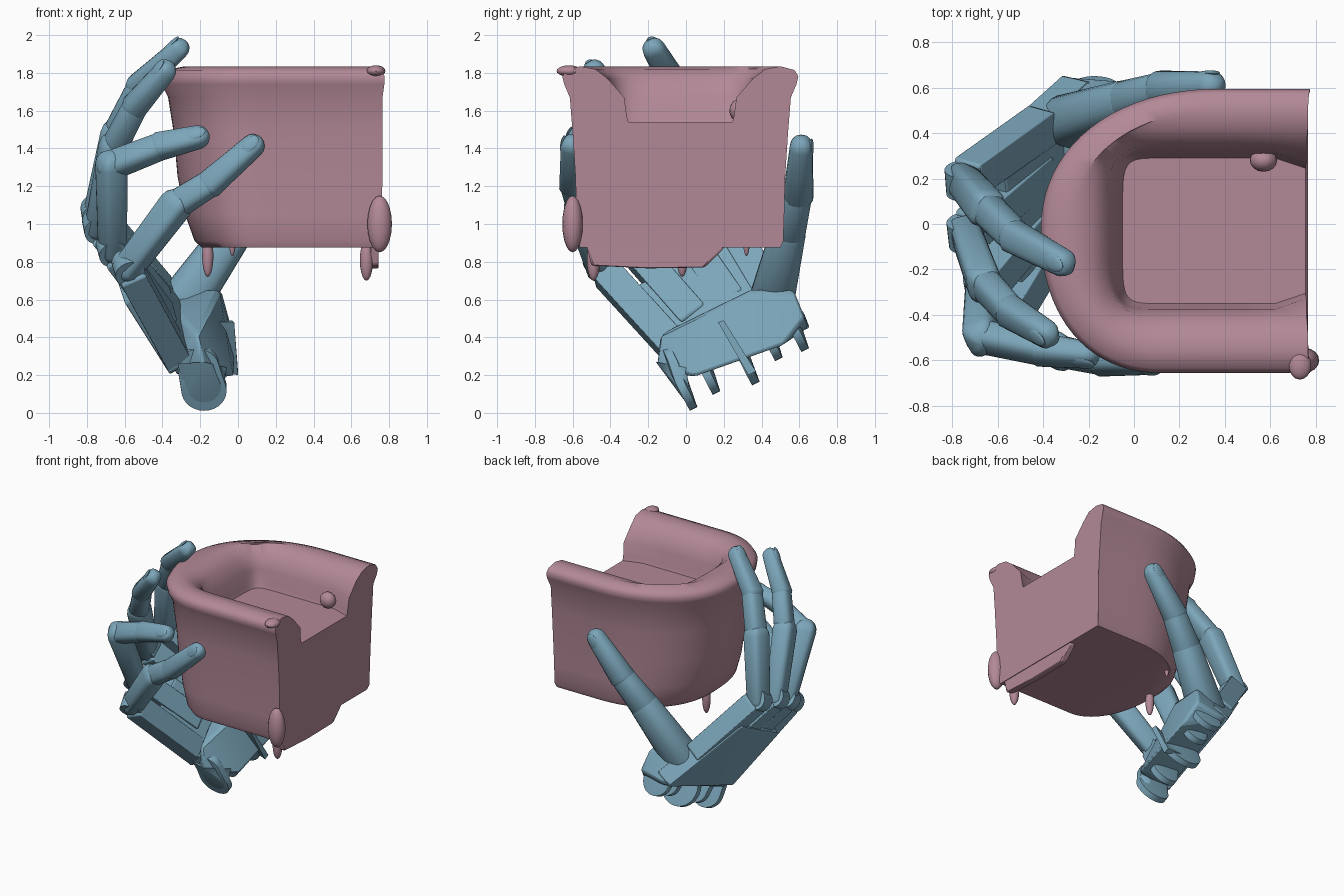
import bpy, bmesh, math
from mathutils import Vector as V

if "Cube" in bpy.data.objects:
    bpy.data.objects.remove(bpy.data.objects["Cube"])


def material(name, rgb):
    m = bpy.data.materials.new(name)
    m.diffuse_color = (*rgb, 1)
    m.use_nodes = True
    m.node_tree.nodes["Principled BSDF"].inputs["Base Color"].default_value = m.diffuse_color
    return m


PINK = material("upholstery", (0.45, 0.25, 0.31))
BLUE = material("hand_plastic", (0.20, 0.38, 0.49))


def finish(bm, name, mat, angle=35):
    bmesh.ops.recalc_face_normals(bm, faces=bm.faces)
    me = bpy.data.meshes.new(name)
    bm.to_mesh(me)
    bm.free()
    ob = bpy.data.objects.new(name, me)
    bpy.context.collection.objects.link(ob)
    me.materials.append(mat)
    bpy.ops.object.select_all(action='DESELECT')
    ob.select_set(True)
    bpy.context.view_layer.objects.active = ob
    bpy.ops.object.shade_smooth_by_angle(angle=math.radians(angle))
    return ob


def hull(points, name, mat=BLUE, bevel=0):
    bm = bmesh.new()
    for p in points:
        bm.verts.new(p)
    bmesh.ops.convex_hull(bm, input=bm.verts)
    bmesh.ops.delete(bm, geom=[v for v in bm.verts if not v.link_faces], context='VERTS')
    ob = finish(bm, name, mat)
    if bevel:
        b = ob.modifiers.new("bevel", 'BEVEL')
        b.width, b.segments, b.limit_method = bevel, 2, 'ANGLE'
    return ob


def frame(p, q, back):
    d = (q - p).normalized()
    b = (back - d * back.dot(d)).normalized()
    return d, b, d.cross(b)


def sgnpow(v, e):
    return math.copysign(abs(v) ** e, v)


def limb(p, q, r1, r2, back, name, power=0.75, flat=0.95):
    """Tapered finger bone with domed ends and a squarish section."""
    d, b, s = frame(p, q, back)
    L = (q - p).length
    rings = [(-r1 * math.sin(a), r1 * math.cos(a)) for a in (1.5, 1.1, 0.7, 0.3)]
    rings += [(L + r2 * math.sin(a), r2 * math.cos(a)) for a in (0, 0.4, 0.8, 1.2, 1.5)]
    pts = []
    for t, r in rings:
        for k in range(20):
            a = k * math.tau / 20
            pts.append(p + d * t + s * r * sgnpow(math.cos(a), power)
                       + b * r * flat * sgnpow(math.sin(a), power))
    return hull(pts, name)


def blob(c, size, name, mat, axes=None):
    axes = axes or (V((1, 0, 0)), V((0, 1, 0)), V((0, 0, 1)))
    bm = bmesh.new()
    bmesh.ops.create_uvsphere(bm, u_segments=16, v_segments=10, radius=1)
    for v in bm.verts:
        v.co = V(c) + sum((ax * k * s for ax, k, s in zip(axes, v.co, size)), V())
    return finish(bm, name, mat)


def disc(c, axis, u, v, r, half, wide=1.0):
    return [c + axis * h + (u * math.cos(k * math.tau / 28) * wide + v * math.sin(k * math.tau / 28)) * r
            for h in (-half, half) for k in range(28)]


# ---- tub armchair: stacked U-shaped loops (back x, half width, z, front x)
sections = [(-0.19, 0.53, 0.875, 0.75), (-0.23, 0.545, 0.91, 0.76), (-0.28, 0.55, 1.05, 0.76),
            (-0.32, 0.555, 1.25, 0.765), (-0.34, 0.57, 1.48, 0.765), (-0.37, 0.585, 1.67, 0.765),
            (-0.405, 0.615, 1.74, 0.775), (-0.41, 0.625, 1.78, 0.775), (-0.385, 0.605, 1.815, 0.77),
            (-0.28, 0.53, 1.835, 0.765), (-0.19, 0.45, 1.82, 0.765), (-0.13, 0.385, 1.77, 0.76),
            (-0.08, 0.345, 1.67, 0.76), (-0.06, 0.33, 1.57, 0.755), (-0.05, 0.32, 1.54, 0.755)]
N = 40
bm = bmesh.new()
rows = []
for i, (xb, w, z, xf) in enumerate(sections):
    path = [(xf, -1), (0.62, -1), (0.45, -1)]
    for k in range(N + 1):
        a = -math.pi / 2 + math.pi * k / N
        xc, n = ((0.12, 2.2) if a < 0 else (0.38, 2.15)) if i < 10 else (0.2, 3.5 if i < 12 else 7)
        path.append((xc - (xc - xb) * abs(math.cos(a)) ** (2 / n), sgnpow(math.sin(a), 2 / n)))
    path += [(0.45, 1), (0.62, 1), (xf, 1)]
    if i > 11:    # the opening narrows at the front edge
        path[0], path[-1] = (xf, -0.86), (xf, 0.86)
    rows.append([bm.verts.new((x, -0.03 + w * y, z)) for x, y in path])
for r0, r1 in zip(rows, rows[1:]):
    for k in range(len(r0) - 1):
        bm.faces.new((r0[k], r0[k + 1], r1[k + 1], r1[k]))
bm.faces.new(rows[0])
bm.faces.new(rows[-1])
bm.faces.new([r[0] for r in rows] + [r[-1] for r in reversed(rows)])
finish(bm, "tub_armchair_body", PINK, 50)

# ---- skirt, legs and lumps of the worn upholstery
hull([V((x, y, z)) for x in (0.70, 0.745) for y, z in ((-0.53, 0.9), (-0.50, 0.78), (-0.2, 0.765),
                                                      (0.10, 0.77), (0.20, 0.87), (0.2, 0.9))],
     "front_skirt", PINK, 0.012)
for i, (x, y, z0, r) in enumerate([(0.68, -0.49, 0.70, 0.035), (-0.16, -0.02, 0.72, 0.03),
                                   (-0.03, 0.32, 0.83, 0.02)]):
    blob((x, y, z0 + 0.11), (r, r, 0.11), "chair_leg_%d" % i, PINK)
blob((0.75, -0.60, 1.0), (0.065, 0.055, 0.15), "front_corner_lump", PINK)
blob((0.73, -0.62, 1.81), (0.05, 0.065, 0.03), "arm_corner_lip", PINK)
blob((0.57, 0.28, 1.60), (0.06, 0.05, 0.06), "seat_lump", PINK)

# ---- palm: flat back plate plus heel block
n_in = V((0.84, -0.2, 0.5)).normalized()
outer = [V(p) for p in ((-0.36, -0.06, 0.20), (-0.31, 0.66, 0.45), (-0.70, 0.31, 0.88),
                        (-0.60, -0.28, 0.58))]
hull(outer + [p + n_in * 0.14 for p in outer], "palm_back_plate", bevel=0.015)
hull([V(p) for p in ((-0.34, -0.02, 0.2), (-0.18, -0.16, 0.25), (-0.02, 0.04, 0.19), (-0.01, 0.52, 0.36),
                     (-0.05, 0.63, 0.5), (-0.09, 0.57, 0.65), (-0.1, 0.33, 0.65), (-0.3, 0.65, 0.45),
                     (-0.4, 0.5, 0.64), (-0.22, -0.14, 0.42), (-0.3, 0.1, 0.5))],
     "palm_heel", bevel=0.02)

# ---- wrist: forked plates along the heel edge
w0, w1 = V((-0.18, -0.02, 0.125)), V((-0.17, 0.60, 0.44))
ax, bk, sd = frame(w0, w1, V((-1, 0, 0)))
for i, (t, r) in enumerate([(0.01, 0.12), (0.22, 0.10), (0.52, 0.15), (0.76, 0.09), (0.97, 0.11)]):
    c = w0.lerp(w1, t)
    up = V((-0.03, -0.04, 0.12))
    hull(disc(c, ax, bk, sd, r, 0.022) + disc(c + up, ax, bk, sd, 0.11, 0.022), "wrist_fork_%d" % i)
hull(disc(w0, ax, bk, sd, 0.10, 0.01) + [V((-0.18, -0.16, 0.27)), V((-0.32, -0.1, 0.26)),
                                         V((-0.06, 0.0, 0.24))], "wrist_gusset")
# slim raised rib across the heel
hull([V(p) for p in ((-0.02, 0.17, 0.48), (-0.03, 0.2, 0.49), (0.0, 0.33, 0.2), (0.0, 0.37, 0.22),
                     (-0.12, 0.17, 0.48), (-0.12, 0.37, 0.22))], "heel_rib")

# ---- fingers: knuckle, two joints and fingertip
fingers = {
    "index": [(-0.75, 0.19, 1.06), (-0.65, 0.07, 1.48), (-0.52, -0.06, 1.74), (-0.315, -0.17, 1.925)],
    "middle": [(-0.74, -0.04, 0.99), (-0.66, -0.26, 1.40), (-0.54, -0.39, 1.63), (-0.385, -0.485, 1.81)],
    "ring": [(-0.665, -0.28, 0.87), (-0.67, -0.495, 1.31), (-0.40, -0.555, 1.415), (-0.21, -0.575, 1.46)],
    "little": [(-0.58, -0.45, 0.77), (-0.33, -0.56, 1.10), (-0.14, -0.60, 1.22), (0.08, -0.605, 1.415)],
}
centre = V((0.15, 0.0, 1.15))


def nail(p, q, r, back, name):
    d, b, s = frame(p, q, back)
    blob(q - d * 0.01 + b * r * 0.8, (r * 0.62, r * 1.0, r * 0.2), name, BLUE, (s, d, b))


for f, (name, pts) in enumerate(fingers.items()):
    p = [V(c) for c in pts]
    ends = ((0.078, 0.084), (0.08, 0.07), (0.077, 0.06))
    for i in range(3):
        back = (p[i] + p[i + 1]) / 2 - centre
        limb(p[i], p[i + 1], *ends[i], back, "%s_bone_%d" % (name, i), 0.6 if i == 0 else 0.72, 0.9)
    nail(p[2], p[3], 0.06, (p[2] + p[3]) / 2 - centre, name + "_nail")
    # metacarpal bar from palm to knuckle
    start = (outer[1].lerp(outer[0], 0.13 + f * 0.25)).lerp(p[0], 0.3 if f < 3 else 0.05) + n_in * 0.06
    d, b, s = frame(start, p[0], -n_in)
    hull([e + s * u * 0.078 + b * v * 0.07 for e in (start, p[0] - d * 0.03) for u in (-1, 1) for v in (-1, 1)],
         name + "_metacarpal", bevel=0.015)
    # knuckle hinge
    hull(disc(p[0], s, d, b, 0.08, 0.06), name + "_knuckle")

# ---- thumb on the far side of the chair
t = [V(c) for c in ((-0.26, 0.46, 0.62), (-0.03, 0.54, 0.95), (0.14, 0.595, 1.17), (0.335, 0.61, 1.405))]
for i, (r1, r2) in enumerate([(0.14, 0.105), (0.11, 0.085), (0.095, 0.068)]):
    limb(t[i], t[i + 1], r1, r2, V((0, 1, 0)), "thumb_bone_%d" % i, 0.85, 0.9)
nail(t[2], t[3], 0.066, V((0, 1, 0)), "thumb_nail")
